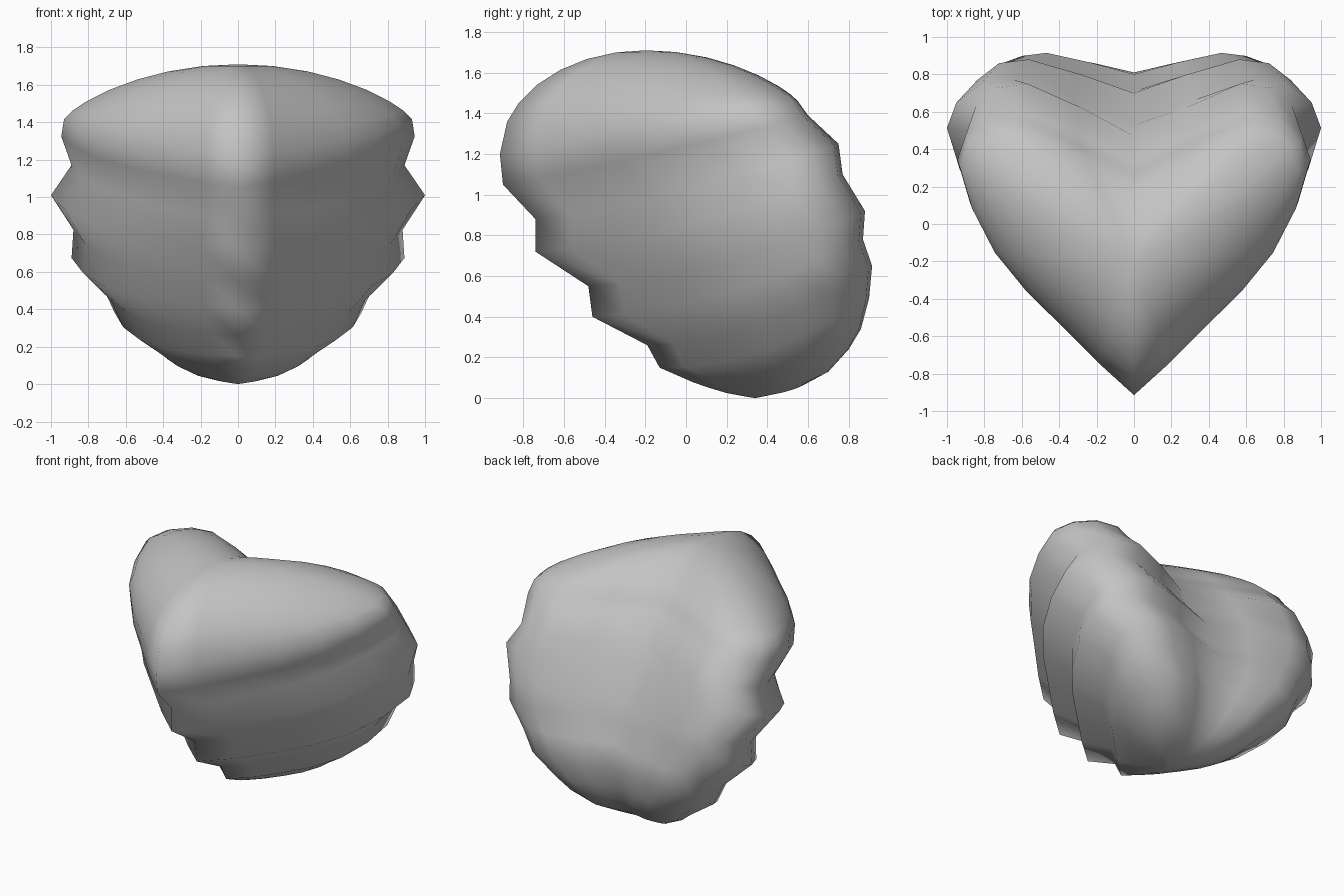
import bpy, bmesh

cube = bpy.data.objects.get("Cube")
if cube:
    bpy.data.objects.remove(cube, do_unlink=True)

# Half of the heart outline: share of width, share of depth, share of back notch
HALF = [(0, 0, 0), (.2, .115, 0), (.42, .255, 0), (.62, .38, 0), (.8, .52, 0), (.93, .68, 0),
        (1, .83, 0), (.95, .92, 0), (.82, .985, 0), (.64, 1, 0), (.32, 1, .45), (0, 1, 1)]
OUTLINE = HALF + [(-u, v, n) for u, v, n in HALF[-2:0:-1]]

# Upper and lower edge of each growth tier, rising to the back:
# front z, back z, half width, front y, back y, notch y
TIERS = [(1.20, 1.46, .93, -.915, .55, .27), (1.05, 1.39, .945, -.90, .60, .33),
         (.88, 1.25, .89, -.74, .75, .47), (.72, 1.10, 1.0, -.74, .77, .53),
         (.55, .92, .88, -.48, .88, .70), (.40, .78, .89, -.46, .87, .71),
         (.26, .65, .73, -.19, .915, .80), (.15, .49, .66, -.13, .90, .81),
         (.08, .34, .48, .03, .86, .77), (.055, .24, .40, .10, .80, .73),
         (.025, .13, .27, .20, .70, .66), (.01, .06, .14, .28, .57, .56)]
APEX = (0, -.2, 1.71)
BASE = (0, .34, 0)


def tier_loop(row, zf, zb, width, front, back, notch):
    curve = 1 + .15 * row
    return [(u * width, front + (back - front) * v - (back - notch) * n,
             zf + (zb - zf) * v ** curve) for u, v, n in OUTLINE]


def dome_loop(rim, t):
    loop = []
    for (x, y, z), (u, v, n) in zip(rim, OUTLINE):
        rise = (1 - t * t) ** (.5 + .35 * v)
        loop.append((x * t, APEX[1] + (y - APEX[1]) * t, z + (APEX[2] - z) * rise))
    return loop


tiers = [tier_loop(row, *tier) for row, tier in enumerate(TIERS)]
loops = [dome_loop(tiers[0], t) for t in (.2, .4, .58, .74, .87, .95)] + tiers

# Skin the stacked loops and close both ends
bm = bmesh.new()
rings = [[bm.verts.new(p) for p in loop] for loop in loops]
count = len(OUTLINE)
for upper, lower in zip(rings, rings[1:]):
    for i in range(count):
        j = (i + 1) % count
        bm.faces.new((upper[i], lower[i], lower[j], upper[j]))
for ring, tip in ((rings[0], APEX), (rings[-1], BASE)):
    centre = bm.verts.new(tip)
    for i in range(count):
        bm.faces.new((ring[i], ring[(i + 1) % count], centre))
bmesh.ops.recalc_face_normals(bm, faces=bm.faces)
mesh = bpy.data.meshes.new("heart_shell")
bm.to_mesh(mesh)
bm.free()
for face in mesh.polygons:
    face.use_smooth = True

# Plain grey
grey = bpy.data.materials.new("plain_grey")
grey.use_nodes = True
grey.diffuse_color = (.55, .55, .55, 1)
grey.node_tree.nodes["Principled BSDF"].inputs["Base Color"].default_value = (.55, .55, .55, 1)
mesh.materials.append(grey)

shell = bpy.data.objects.new("heart_shell", mesh)
bpy.context.collection.objects.link(shell)
